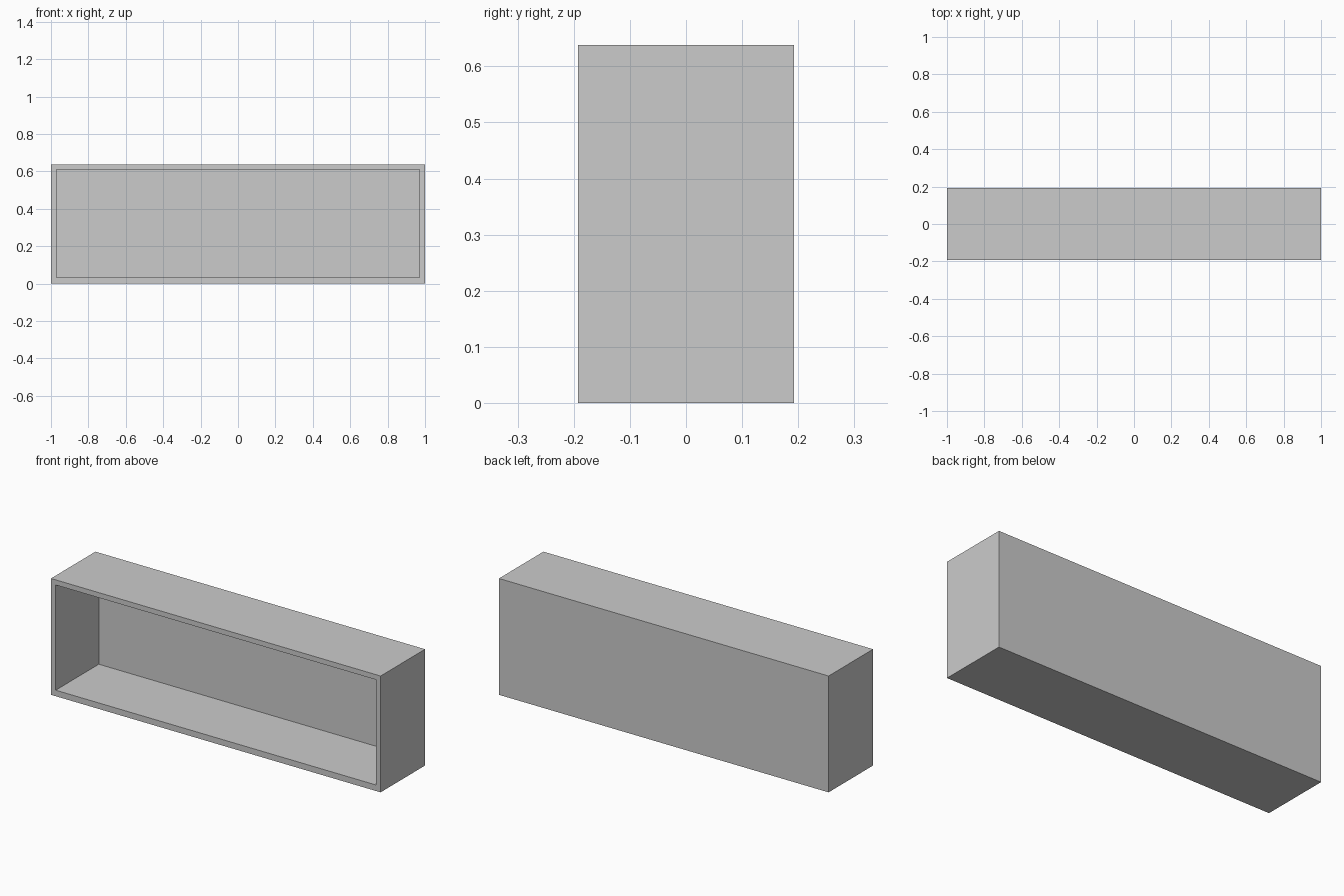
import bpy, bmesh
from mathutils import Vector

if "Cube" in bpy.data.objects:
    bpy.data.objects.remove(bpy.data.objects["Cube"])

W, D, H = 2.0, 0.385, 0.638      # outer size
SIDE, BASE, TOP = 0.029, 0.033, 0.028   # wall thickness
BACK = 0.012                     # back panel thickness

# Outer box standing on the floor
bm = bmesh.new()
bmesh.ops.create_cube(bm, size=1)
bmesh.ops.scale(bm, vec=(W, D, H), verts=bm.verts)
bmesh.ops.translate(bm, vec=(0, 0, H / 2), verts=bm.verts)

# Front rim: inset the front face and fit it to the opening
bm.normal_update()
front = next(f for f in bm.faces if f.normal.y < -0.9)
bmesh.ops.inset_region(bm, faces=[front], thickness=SIDE)
for v in front.verts:
    v.co.x = (W / 2 - SIDE) * (1 if v.co.x > 0 else -1)
    v.co.z = H - TOP if v.co.z > H / 2 else BASE

# Cavity: push the opening back to the thin rear panel
res = bmesh.ops.extrude_discrete_faces(bm, faces=[front])
bmesh.ops.translate(bm, vec=Vector((0, D - BACK, 0)), verts=res["faces"][0].verts)
bmesh.ops.recalc_face_normals(bm, faces=bm.faces)

mesh = bpy.data.meshes.new("open_shelf_box")
bm.to_mesh(mesh)
bm.free()
bpy.context.collection.objects.link(bpy.data.objects.new("open_shelf_box", mesh))
